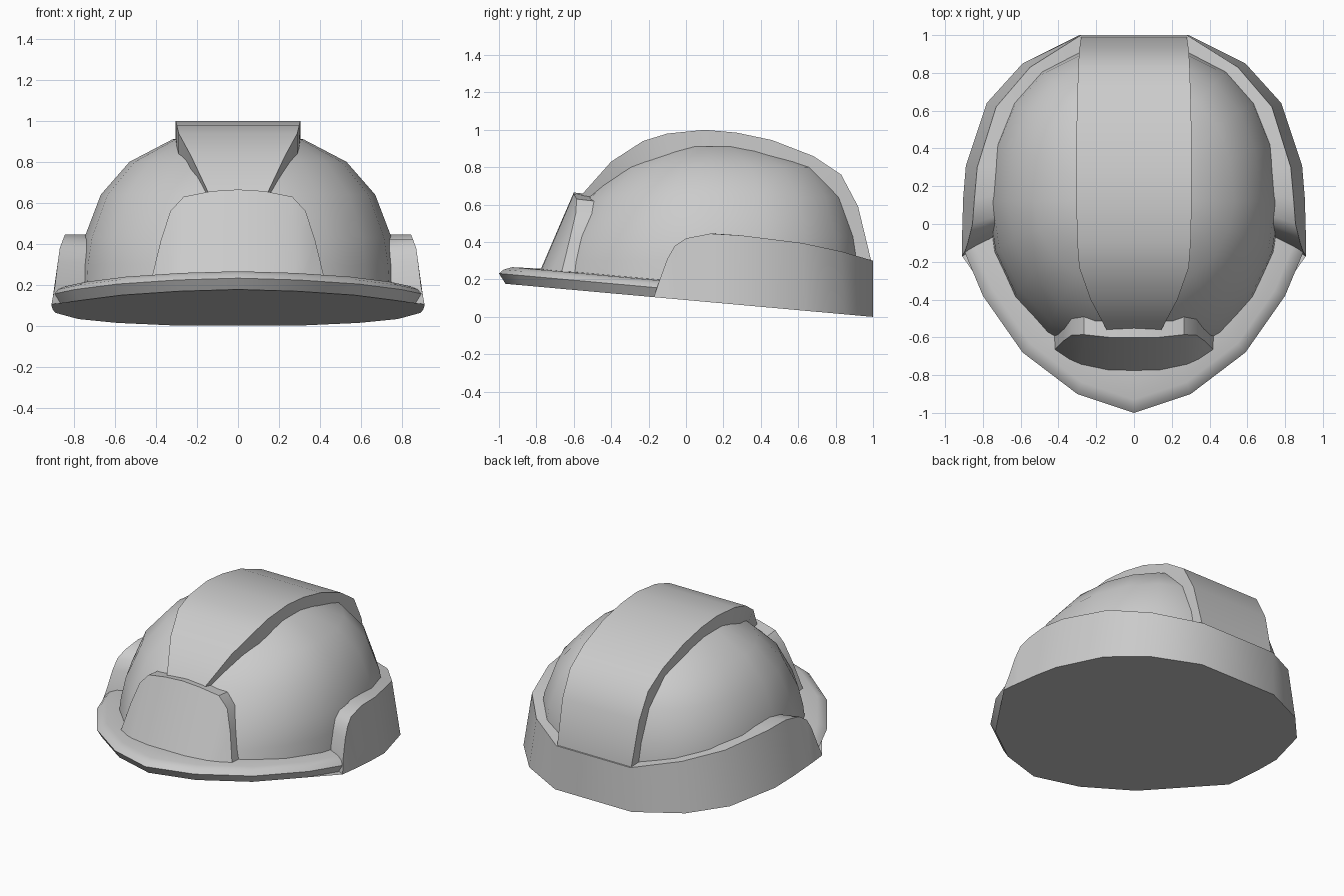
import bpy, bmesh
from math import cos, sin, pi, copysign

if "Cube" in bpy.data.objects:
    bpy.data.objects.remove(bpy.data.objects["Cube"])


def plane(y):
    """Height of the tilted underside."""
    return 0.09 * (1 - y)


def finish(name, bm, angle=35):
    bmesh.ops.remove_doubles(bm, verts=bm.verts, dist=0.0005)
    bmesh.ops.recalc_face_normals(bm, faces=bm.faces)
    me = bpy.data.meshes.new(name)
    bm.to_mesh(me)
    bm.free()
    ob = bpy.data.objects.new(name, me)
    bpy.context.collection.objects.link(ob)
    bpy.ops.object.select_all(action='DESELECT')
    ob.select_set(True)
    bpy.context.view_layer.objects.active = ob
    bpy.ops.object.shade_smooth_by_angle(angle=angle * pi / 180)
    return ob


def loft(name, sections, caps=True, angle=35):
    """Skin closed cross-sections that have equal point counts."""
    bm = bmesh.new()
    rows = [[bm.verts.new(p) for p in s] for s in sections]
    n = len(rows[0])
    for a, b in zip(rows, rows[1:]):
        for i in range(n):
            j = (i + 1) % n
            bm.faces.new((a[i], a[j], b[j], b[i]))
    if caps:
        bm.faces.new(rows[0])
        bm.faces.new(rows[-1])
    return finish(name, bm, angle)


def mirrored(half):
    """Add x-mirrored sections before the given ones."""
    return [[(-x, y, z) for x, y, z in s] for s in reversed(half)] + half


# Domed shell: rings of (z, half width, front y, back y)
levels = [(None, 0.78, -0.76, 0.95), (0.3, 0.77, -0.72, 0.945), (0.43, 0.75, -0.67, 0.93),
          (0.64, 0.67, -0.54, 0.87), (0.8, 0.53, -0.36, 0.74), (0.91, 0.32, -0.12, 0.44),
          (0.94, 0.08, 0.04, 0.22)]
rings = []
for z, w, yf, yb in levels:
    ring = []
    for i in range(20):
        a = 2 * pi * i / 20
        c, s = cos(a), sin(a)
        e = 0.85 if s > 0 else 1.0
        x = w * copysign(abs(c) ** e, c)
        y = 0.12 + ((yb - 0.12) * s ** e if s > 0 else (0.12 - yf) * s)
        ring.append((x, y, plane(y) + 0.01 if z is None else z))
    rings.append(ring)
loft("shell", rings, angle=50)

# Raised centre ridge: (y, z, half width) along the crown
crown = [(-0.6, 0.56, 0.11), (-0.56, 0.65, 0.145), (-0.4, 0.83, 0.23), (-0.23, 0.94, 0.29),
         (-0.1, 0.98, 0.3), (0.1, 1.0, 0.305), (0.27, 0.985, 0.305), (0.46, 0.945, 0.305),
         (0.68, 0.86, 0.3), (0.83, 0.76, 0.295), (0.92, 0.59, 0.29), (0.99, 0.3, 0.28), (0.985, 0.15, 0.28)]
ridge = []
for y, z, w in crown:
    yi, zi = 0.15 + (y - 0.15) * 0.8, 0.15 + (z - 0.15) * 0.8
    ridge.append([(-w, yi, zi), (-w, y, z), (w, y, z), (w, yi, zi)])
loft("centre_ridge", ridge)

# Rounded front brim
edge = [(0.0, -1.0), (0.3, -0.9), (0.59, -0.68), (0.8, -0.38), (0.9, -0.14), (0.9, -0.05)]
shape = [(0.965, 0.0), (1.0, 0.052), (0.975, 0.075), (0.93, 0.092), (0.72, 0.1), (0.7, 0.005)]
half = []
for x, y in edge:
    sec = []
    for k, h in shape:
        yy = y * k
        sec.append((x * k, yy, plane(yy) + h))
    half.append(sec)
loft("brim", mirrored(half), angle=50)

# Side and neck guard: bottom (x, y), then top (x, y, z)
guard = [((0.91, -0.17), (0.91, -0.17, 0.11)), ((0.91, -0.13), (0.893, -0.14, 0.2)),
         ((0.91, -0.09), (0.88, -0.1, 0.31)), ((0.91, -0.05), (0.87, -0.06, 0.38)),
         ((0.908, 0.0), (0.855, 0.0, 0.42)), ((0.905, 0.13), (0.845, 0.13, 0.445)),
         ((0.89, 0.31), (0.83, 0.3, 0.435)), ((0.78, 0.64), (0.73, 0.62, 0.395)),
         ((0.59, 0.85), (0.55, 0.83, 0.35)), ((0.29, 1.0), (0.28, 1.0, 0.3))]
half = []
for (bx, by), (tx, ty, tz) in reversed(guard):
    ix, iy = tx * 0.84, 0.3 + (ty - 0.3) * 0.84
    half.append([(bx, by, plane(by)), (tx, ty, tz), (ix, iy, tz), (ix, iy, plane(iy) + 0.01)])
loft("neck_guard", mirrored(half))

# Flat underside
right = [(x * 0.965, y * 0.965) for x, y in edge[:4]] + [b for b, t in guard]
outline = right + [(-x, y) for x, y in reversed(right) if x > 0]
bm = bmesh.new()
bm.faces.new([bm.verts.new((x, y, plane(y))) for x, y in reversed(outline)])
finish("underside", bm)

# Curved front plate: (bottom x, top x, top z) columns
def face_y(x, z):
    return -0.77 + (z - 0.27) * 0.43 + 0.11 * abs(x / 0.41) ** 3


half = []
for xb, xt, zt in [(0, 0, 0.665), (0.14, 0.13, 0.657), (0.28, 0.265, 0.63), (0.34, 0.33, 0.56), (0.42, 0.376, 0.42)]:
    yb, yt = face_y(xb, 0.24), face_y(xt, zt)
    half.append([(xb, yb, 0.24), (xt, yt, zt), (xt, yt + 0.13, zt - 0.015), (xb, yb + 0.2, 0.24)])
loft("front_plate", mirrored(half))
